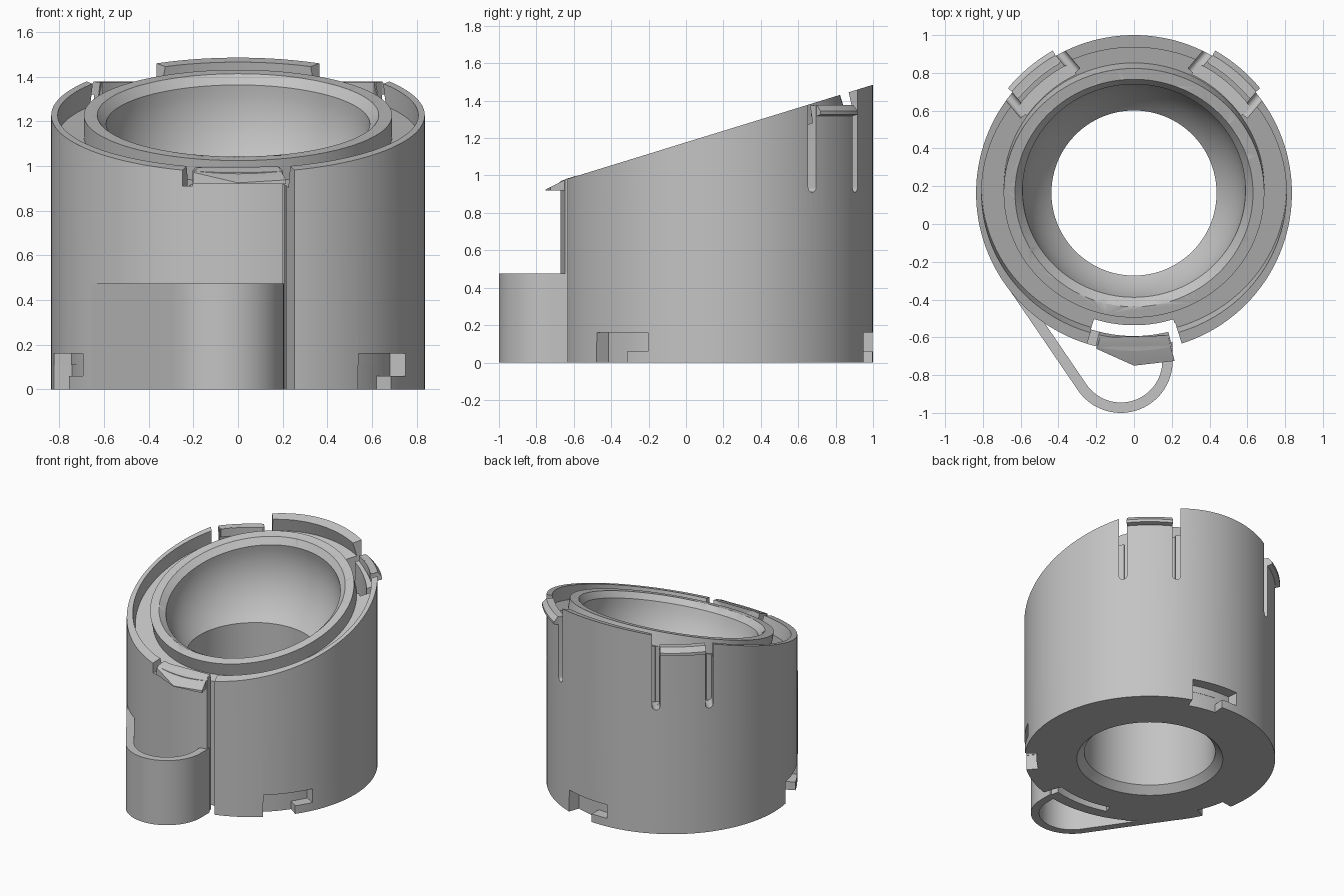
import bpy, bmesh, math
from math import sin, cos, radians, pi
from mathutils import Matrix, Vector

old = bpy.data.objects.get("Cube")
if old:
    bpy.data.objects.remove(old, do_unlink=True)

CY = 0.164                      # body axis sits at y = CY
R = 0.836                       # outer radius
SLOPE = 0.308
AXIS = Matrix.Translation((0, CY, 0))
TILT = Matrix.Translation((0, CY, 1.177 + SLOPE * CY)) @ Matrix.Rotation(math.atan(SLOPE), 4, 'X')

grey = bpy.data.materials.new("grey_plastic")
grey.use_nodes = True
grey.diffuse_color = (0.55, 0.55, 0.55, 1)
grey.node_tree.nodes["Principled BSDF"].inputs["Base Color"].default_value = (0.55, 0.55, 0.55, 1)

main = bpy.context.collection
cutters = bpy.data.collections.new("cutters")
bpy.context.scene.collection.children.link(cutters)


def finish(name, bm, matrix):
    bmesh.ops.remove_doubles(bm, verts=bm.verts, dist=1e-5)
    bm.transform(matrix)
    bmesh.ops.recalc_face_normals(bm, faces=bm.faces)
    mesh = bpy.data.meshes.new(name)
    bm.to_mesh(mesh)
    bm.free()
    mesh.materials.append(grey)
    obj = bpy.data.objects.new(name, mesh)
    main.objects.link(obj)
    return obj


def sweep(name, profile, a0=0, a1=360, matrix=AXIS):
    """Turn an (r, z) outline about the axis from angle a0 to a1 in degrees."""
    bm = bmesh.new()
    full = a1 - a0 >= 360
    n = 144 if full else max(4, int((a1 - a0) / 2))
    rings = []
    for i in range(n if full else n + 1):
        a = radians(a0 + (a1 - a0) * i / n)
        rings.append([bm.verts.new((r * cos(a), r * sin(a), z)) for r, z in profile])
    m = len(profile)
    for i in range(n):
        p, q = rings[i], rings[(i + 1) % len(rings)]
        for j in range(m):
            k = (j + 1) % m
            if full and profile[j][0] == profile[k][0] == 0:
                continue
            quad = [p[j], q[j], q[k], p[k]]
            if full and profile[j][0] == 0:
                quad = [p[j], q[k], p[k]]
            elif full and profile[k][0] == 0:
                quad = [p[j], q[j], p[k]]
            bm.faces.new(quad)
    if not full:
        bm.faces.new(rings[0])
        bm.faces.new(rings[-1])
    return finish(name, bm, matrix)


def block(name, r0, r1, z0, z1, a0=0, a1=360, matrix=AXIS):
    return sweep(name, [(r0, z0), (r1, z0), (r1, z1), (r0, z1)], a0, a1, matrix)


def prism(name, outline, depth, matrix=Matrix()):
    """Extrude a flat xy outline upward by depth."""
    bm = bmesh.new()
    low = [bm.verts.new((x, y, 0)) for x, y in outline]
    top = [bm.verts.new((x, y, depth)) for x, y in outline]
    bm.faces.new(low)
    bm.faces.new(top)
    for i in range(len(low)):
        k = (i + 1) % len(low)
        bm.faces.new((low[i], low[k], top[k], top[i]))
    return finish(name, bm, matrix)


def cut(cutter):
    """Queue a cutter for the body."""
    main.objects.unlink(cutter)
    cutters.objects.link(cutter)
    cutter.hide_render = True


# Body, with the slanted top cut away
body = sweep("body", [(0, 0), (R, 0), (R, 1.6), (0, 1.6)])
cut(prism("slant", [(-2, -2), (2, -2), (2, 2), (-2, 2)], 1.5, TILT))

# Tilted groove leaving a thin outer wall and an inner ring
cut(block("groove", 0.69, 0.807, -0.1, 0.06, matrix=TILT))

# Tilted round bowl with a chamfered mouth, then the vertical bore
bowl = [(0.59 * sin(pi / 2 * i / 20), -0.04 - 0.535 * cos(pi / 2 * i / 20)) for i in range(21)]
cut(sweep("bowl", bowl + [(0.63, 0), (0.68, 0.05), (0, 0.05)], matrix=TILT))
cut(sweep("bore", [(0, -0.05), (0.537, -0.05), (0.437, 0.05), (0.437, 1), (0, 1)]))

# Front flap: open slot on one side, gap behind it, short notch on the other side
cut(block("flap_slot", 0.72, 0.93, -0.06, 1.65, -76.1, -72.4))
cut(block("flap_gap", 0.70, 0.757, -0.05, 1.6, -107.6, -72.7))
cut(block("flap_notch", 0.73, 0.92, 0.91, 1.62, -107.3, -104.1))

# Three L-shaped locking notches at the base
for turn in (0, 120, 240):
    cut(block("notch_entry", 0.755, 0.9, -0.04, 0.11, turn - 50.1, turn - 34.9))
    cut(block("notch_lock", 0.757, 0.91, 0.06, 0.16, turn - 49.9, turn - 26.1))

# Two rear snap clips, each with a pocket, two round-ended slots and a lip
half = 0.0265
slot = [(half * cos(pi + pi * i / 10), half * sin(pi + pi * i / 10)) for i in range(11)]
slot += [(half, 0.8), (-half, 0.8)]
for side, mid in (("left", 50), ("right", 130)):
    cut(block("clip_pocket", 0.70, 0.765, 0.91, 1.7, mid - 14, mid + 14))
    cut(block("clip_top", 0.71, 0.95, 1.375, 1.72, mid - 12, mid + 12))
    out = Vector((cos(radians(mid)), sin(radians(mid)), 0))
    along = Vector((-out.y, out.x, 0))
    for s in (-1, 1):
        place = Matrix.Translation(Vector((0, CY, 0.937)) + along * (0.178 * s) + out * 0.69)
        frame = Matrix((along, (0, 0, 1), out)).transposed().to_4x4()
        cut(prism("clip_slot", slot, 0.25, place @ frame))
    sweep("clip_lip_" + side,
          [(0.79, 1.374), (0.84, 1.378), (0.868, 1.345), (0.868, 1.325), (0.825, 1.315), (0.79, 1.315)],
          mid - 10.3, mid + 10.3)

# Make all cuts together, keeping the first solver whose result is sound
mod = body.modifiers.new("cuts", 'BOOLEAN')
mod.operation = 'DIFFERENCE'
mod.operand_type = 'COLLECTION'
mod.collection = cutters
for solver in ('MANIFOLD', 'EXACT'):
    mod.solver = solver
    bpy.context.view_layer.update()
    graph = bpy.context.evaluated_depsgraph_get()
    carved = bpy.data.meshes.new_from_object(body.evaluated_get(graph))
    heights = [v.co.z for v in carved.vertices]
    if heights and min(heights) > -0.01 and max(heights) < 1.5:
        break
body.modifiers.clear()
body.data = carved
for cutter in list(cutters.objects):
    bpy.data.objects.remove(cutter, do_unlink=True)
bpy.data.collections.remove(cutters)

# Spring loop: a straight band tangent to the body that curls round to the flap
centre, start = Vector((-0.07, -0.725)), 214.3


def loop_edge(r):
    pts = [centre + Vector((r * cos(radians(a)), r * sin(radians(a))))
           for a in [start + (360 - start) * i / 32 for i in range(33)]]
    back = Vector((sin(radians(start)), -cos(radians(start))))
    return [pts[0] + back * 0.70] + pts + [Vector((centre.x + r, -0.625))]


prism("spring_loop", loop_edge(0.275) + loop_edge(0.22)[::-1], 0.475)

# Pointed release hook on top of the flap
bm = bmesh.new()
plan = [(-0.2, -0.66), (0, -0.75), (0.215, -0.725), (0.19, -0.635), (0.18, -0.59), (-0.18, -0.6), (-0.19, -0.64)]
for x, y in plan:
    bm.verts.new((x, y, 0.92))
    bm.verts.new((x, y, 0.982 + (y + 0.64) * (0.52 if y < -0.64 else SLOPE)))
bmesh.ops.convex_hull(bm, input=bm.verts)
finish("release_hook", bm, Matrix())

# Smooth round surfaces, keep edges crisp
bpy.ops.object.select_all(action='DESELECT')
for obj in main.objects:
    if obj.type == 'MESH' and grey.name in obj.data.materials:
        obj.select_set(True)
bpy.context.view_layer.objects.active = body
bpy.ops.object.shade_smooth_by_angle(angle=radians(30))
